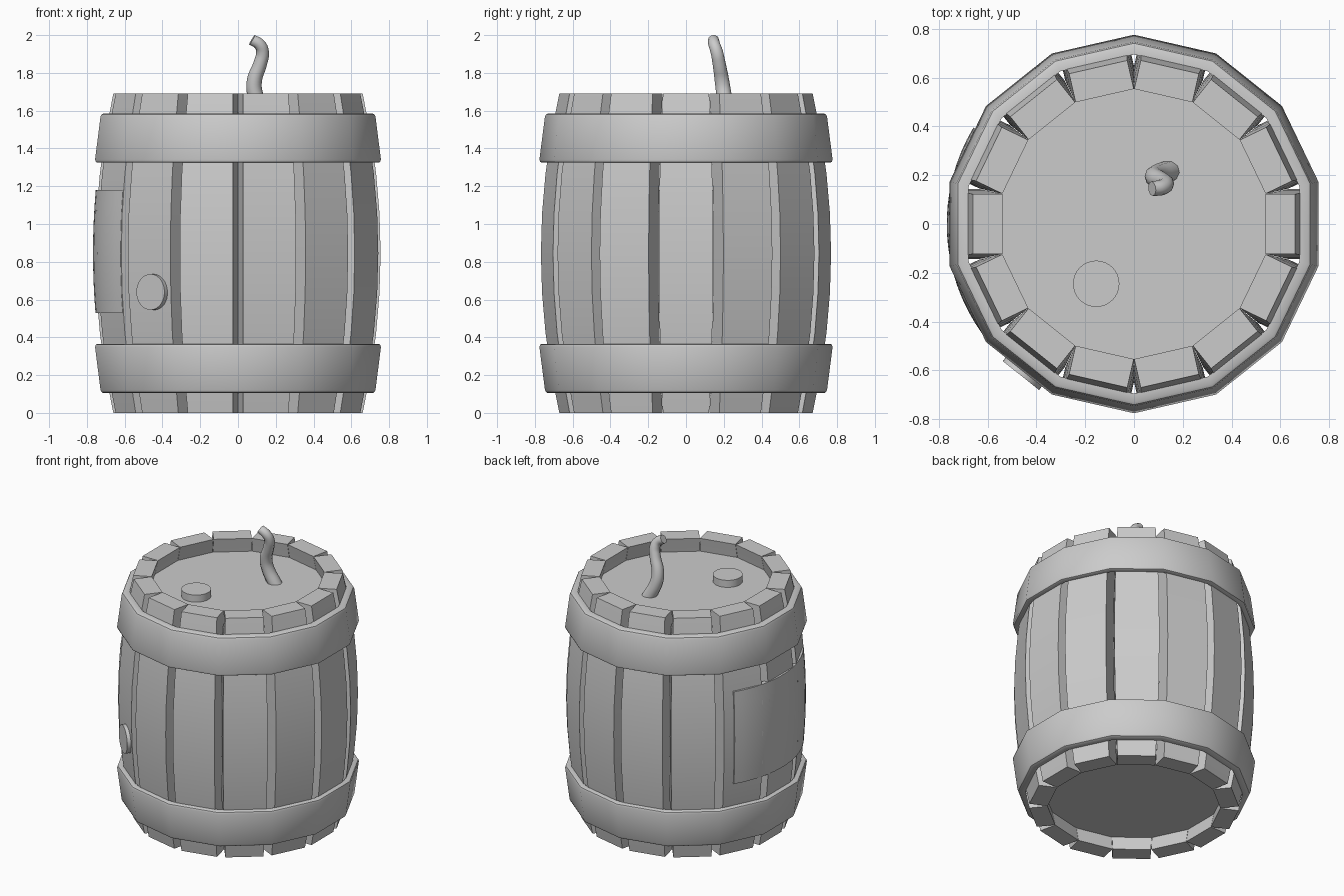
import bpy, bmesh, math
from mathutils import Vector, Matrix

if "Cube" in bpy.data.objects:
    bpy.data.objects.remove(bpy.data.objects["Cube"])

N = 14
STEP = 2 * math.pi / N
H = 1.69
MID = H / 2


def finish(bm, name, angle=30):
    bmesh.ops.recalc_face_normals(bm, faces=bm.faces)
    mesh = bpy.data.meshes.new(name)
    bm.to_mesh(mesh)
    bm.free()
    ob = bpy.data.objects.new(name, mesh)
    bpy.context.collection.objects.link(ob)
    bpy.ops.object.select_all(action='DESELECT')
    ob.select_set(True)
    bpy.context.view_layer.objects.active = ob
    bpy.ops.object.shade_smooth_by_angle(angle=math.radians(angle))
    return ob


def barrel_radius(z):
    t = (z - MID) / MID
    return 0.66 + 0.095 * (1 - t * t)


def disc(name, r, depth, matrix, sides=32):
    bm = bmesh.new()
    bmesh.ops.create_cone(bm, cap_ends=True, segments=sides, radius1=r, radius2=r,
                          depth=depth, matrix=matrix)
    return finish(bm, name)


# staves: bent planks whose inner edges touch and outer edges leave a V gap
def stave(i):
    bm = bmesh.new()
    rot = Matrix.Rotation(i * STEP, 3, 'Z')
    rows = []
    for k in range(9):
        z = H * k / 8
        ro = barrel_radius(z)
        ri = ro - 0.12
        hw = ri * math.tan(STEP / 2) - 0.001
        rows.append([bm.verts.new(rot @ Vector(p)) for p in
                     ((ri, -hw, z), (ro, -hw, z), (ro, hw, z), (ri, hw, z))])
    for a, b in zip(rows, rows[1:]):
        for j in range(4):
            bm.faces.new((a[j], a[(j + 1) % 4], b[(j + 1) % 4], b[j]))
    bm.faces.new(rows[0])
    bm.faces.new(rows[-1])
    finish(bm, f"stave_{i + 1}")


for i in range(N):
    stave(i)


# hoops: fourteen-sided flared bands with softened outer edges
def hoop(name, flip):
    profile = [(0.735, 1.325), (0.764, 1.325), (0.772, 1.329), (0.776, 1.342),
               (0.747, 1.567), (0.741, 1.58), (0.73, 1.586), (0.695, 1.586)]
    bm = bmesh.new()
    rings = []
    for i in range(N):
        a = (i + 0.5) * STEP
        rings.append([bm.verts.new((r * math.cos(a), r * math.sin(a), H - z if flip else z))
                      for r, z in profile])
    n = len(profile)
    for i in range(N):
        a, b = rings[i], rings[(i + 1) % N]
        for j in range(n):
            bm.faces.new((a[j], b[j], b[(j + 1) % n], a[(j + 1) % n]))
    finish(bm, name)


hoop("upper_hoop", False)
hoop("lower_hoop", True)

# recessed lid and base
for name, z in (("lid", 1.57), ("base", 0.12)):
    ob = disc(name, 0.6, 0.04, Matrix.Translation((0, 0, z)) @ Matrix.Rotation(STEP / 2, 4, 'Z'), N)

# bung on the lid
disc("lid_bung", 0.095, 0.06, Matrix.Translation((-0.155, -0.245, 1.61)))

# bung on the side, facing outwards
ang = math.pi + 2 * STEP
out = Vector((math.cos(ang), math.sin(ang), 0))
tangent = Vector((-out.y, out.x, 0))
centre = out * 0.75 + tangent * 0.025 + Vector((0, 0, 0.64))
disc("side_bung", 0.095, 0.05,
     Matrix.Translation(centre) @ out.to_track_quat('Z', 'Y').to_matrix().to_4x4())

# curved label panel wrapped around the left side
bm = bmesh.new()
U, V = 16, 8
grid = []
for layer in (-0.03, 0.0):
    sheet = []
    for v in range(V + 1):
        z = 0.53 + 0.65 * v / V
        r = 0.768 - 0.13 * (z - MID) ** 2 + layer
        row = []
        for u in range(U + 1):
            a = math.radians(149 + 67 * u / U)
            row.append(bm.verts.new((r * math.cos(a), r * math.sin(a), z)))
        sheet.append(row)
    for v in range(V):
        for u in range(U):
            bm.faces.new((sheet[v][u], sheet[v][u + 1], sheet[v + 1][u + 1], sheet[v + 1][u]))
    rim = (sheet[0] + [r[-1] for r in sheet[1:]] + sheet[-1][-2::-1]
           + [r[0] for r in sheet[-2:0:-1]])
    grid.append(rim)
inner, outer = grid
for k in range(len(inner)):
    m = (k + 1) % len(inner)
    bm.faces.new((inner[k], inner[m], outer[m], outer[k]))
finish(bm, "side_panel")

# fuse: tapering wavy cord
path = [(0.145, 0.215, 1.57, 0.046), (0.09, 0.2, 1.69, 0.042), (0.087, 0.19, 1.76, 0.04),
        (0.118, 0.175, 1.85, 0.036), (0.13, 0.163, 1.91, 0.034),
        (0.115, 0.15, 1.95, 0.032), (0.074, 0.145, 1.975, 0.03)]
curve = bpy.data.curves.new("fuse", 'CURVE')
curve.dimensions = '3D'
curve.bevel_depth = 1.0
curve.bevel_resolution = 3
curve.resolution_u = 5
curve.use_fill_caps = True
sp = curve.splines.new('BEZIER')
sp.bezier_points.add(len(path) - 1)
for bp, (x, y, z, r) in zip(sp.bezier_points, path):
    bp.co = (x, y, z)
    bp.radius = r
    bp.handle_left_type = bp.handle_right_type = 'AUTO'
fuse = bpy.data.objects.new("fuse", curve)
bpy.context.collection.objects.link(fuse)
bpy.ops.object.select_all(action='DESELECT')
fuse.select_set(True)
bpy.context.view_layer.objects.active = fuse
bpy.ops.object.convert(target='MESH')
bpy.ops.object.shade_smooth_by_angle(angle=math.radians(40))
